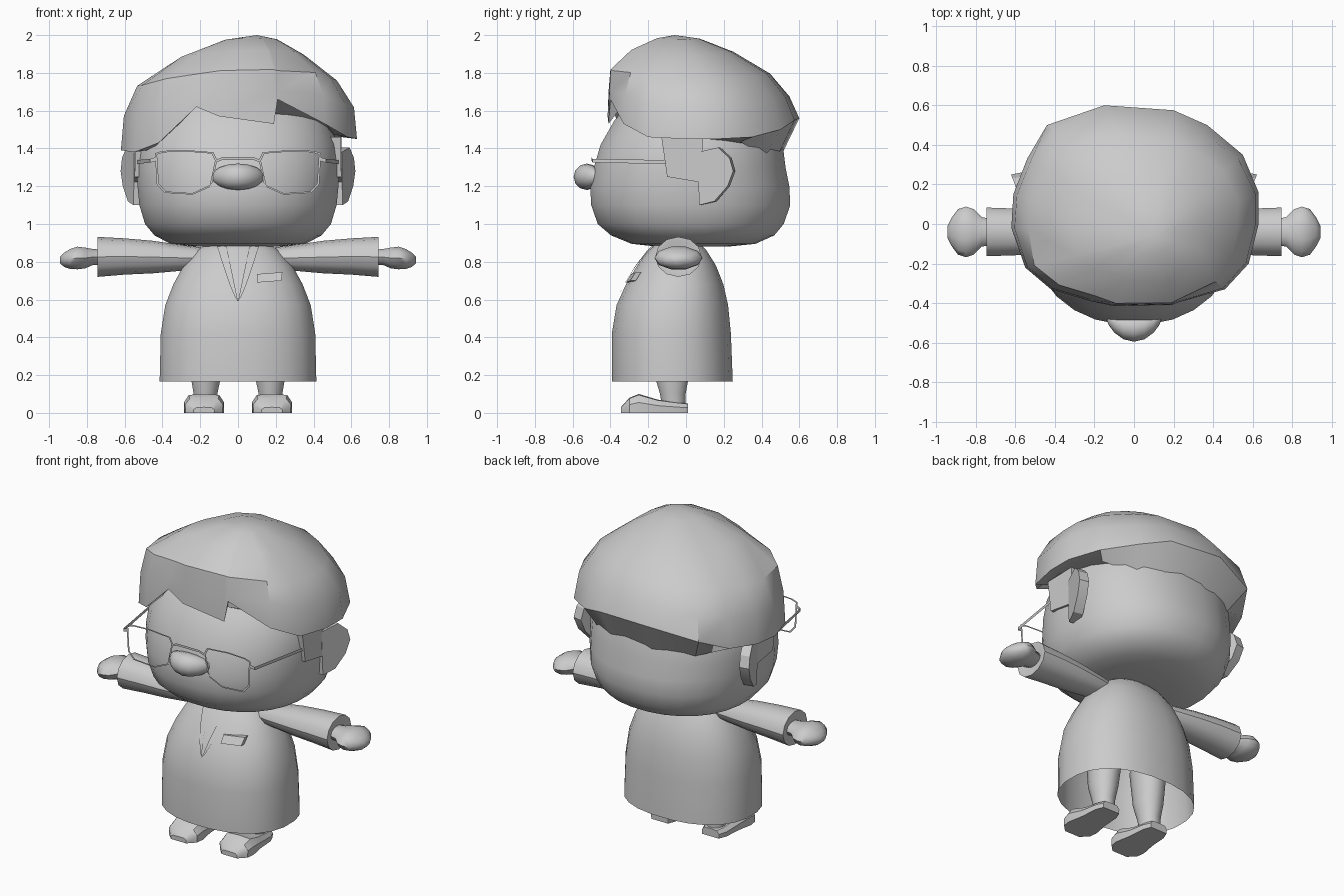
import bpy, bmesh, math

if "Cube" in bpy.data.objects:
    bpy.data.objects.remove(bpy.data.objects["Cube"])

grey = bpy.data.materials.new("plain_grey")
grey.diffuse_color = (0.6, 0.6, 0.6, 1)
grey.use_nodes = True
grey.node_tree.nodes["Principled BSDF"].inputs["Base Color"].default_value = grey.diffuse_color


def make(name, verts, faces, angle=35):
    me = bpy.data.meshes.new(name)
    me.from_pydata([tuple(v) for v in verts], [], faces)
    bm = bmesh.new()
    bm.from_mesh(me)
    bmesh.ops.remove_doubles(bm, verts=bm.verts, dist=0.0005)
    bmesh.ops.recalc_face_normals(bm, faces=bm.faces)
    bm.to_mesh(me)
    bm.free()
    me.materials.append(grey)
    me.shade_smooth()
    me.set_sharp_from_angle(angle=math.radians(angle))
    ob = bpy.data.objects.new(name, me)
    bpy.context.collection.objects.link(ob)
    return ob


def loft(name, rings, cap_start=True, cap_end=True, angle=35):
    n = len(rings[0])
    verts = [p for r in rings for p in r]
    faces = [(i * n + j, i * n + (j + 1) % n, (i + 1) * n + (j + 1) % n, (i + 1) * n + j)
             for i in range(len(rings) - 1) for j in range(n)]
    if cap_start:
        faces.append(tuple(range(n)))
    if cap_end:
        faces.append(tuple(range(len(verts) - n, len(verts))))
    return make(name, verts, faces, angle)


def oval(rx, y0, y1, z, n=24, e=2.0, cx=0):
    """Horizontal superellipse ring from y0 to y1."""
    pts = []
    for k in range(n):
        a = 2 * math.pi * (k + 0.5) / n
        c, s = math.cos(a), math.sin(a)
        pts.append((cx + rx * math.copysign(abs(c) ** (2 / e), c),
                    (y0 + y1) / 2 + (y1 - y0) / 2 * math.copysign(abs(s) ** (2 / e), s), z))
    return pts


# Head: (half width, front y, back y, z)
head = [(.22, -.15, .22, .88), (.36, -.29, .37, .895), (.445, -.40, .47, .94), (.495, -.47, .52, 1.0),
        (.525, -.505, .555, 1.1), (.535, -.51, .55, 1.2), (.54, -.49, .53, 1.3), (.53, -.455, .515, 1.42),
        (.48, -.38, .46, 1.55), (.38, -.28, .36, 1.66)]
loft("head", [oval(*h, n=28, e=2.2) for h in head], angle=45)

# Hair: rim points (x, y, lower edge z, fullness)
rim = [(-.42, -.33, 1.43, .12), (-.22, -.39, 1.62, .12), (-.10, -.415, 1.57, .16), (.19, -.41, 1.53, .17),
       (.21, -.40, 1.66, .17), (.46, -.33, 1.53, .06), (.58, -.20, 1.46, .02), (.63, 0, 1.45, 0),
       (.63, .16, 1.45, 0), (.55, .35, 1.46, -.02), (.37, .50, 1.50, -.04), (.20, .575, 1.55, -.05),
       (-.15, .60, 1.56, -.05), (-.44, .50, 1.50, -.03), (-.54, .33, 1.42, .02), (-.61, .15, 1.40, .05),
       (-.62, -.02, 1.39, .08), (-.55, -.22, 1.38, .13)]
N = len(rim)
HX, HY = .10, -.06
soft = [(rim[i - 1][2] + rim[i][2] + rim[(i + 1) % N][2]) / 3 for i in range(N)]
# Tucked-under edge that drops lower at the back
rings = [[(HX + (x - HX) * .85, HY + (y - HY) * .85,
           z + (.07 if y < -.3 else .015) - .22 * max(0, min(1, (y - .3) / .28))) for x, y, z, f in rim]]
for s, h, w, w_back in [(1, 0, 0, 0), (.97, .3, .1, 1), (.80, .56, 1, .7), (.47, .81, 1.1, 0),
                        (.2, .96, .4, 0), (0, 1, 0, 0)]:
    ring = []
    for i, (x, y, z, f) in enumerate(rim):
        k = s + f * (w if f > 0 else w_back)
        base = z if h == 0 else soft[i]
        ring.append((HX + (x - HX) * k, HY + (y - HY) * k, base + (2 - base) * h))
    rings.append(ring)
loft("hair", rings, cap_end=False, angle=36)

# Nose, swept back at both ends
nose = []
for k in range(9):
    a = math.pi * k / 8
    r = max(math.sin(a), .01)
    nose.append([(-.14 * math.cos(a), -.525 + .05 * math.cos(a) ** 2 + r * .07 * math.cos(b),
                  1.25 + r * .07 * math.sin(b)) for b in [2 * math.pi * j / 12 for j in range(12)]])
loft("nose", nose, angle=60)

# Spectacles, cut from flat strips
lens = [(.44, 1.375), (.40, 1.387), (.28, 1.392), (.13, 1.38), (.11, 1.34), (.14, 1.20), (.24, 1.155),
        (.39, 1.165), (.43, 1.21)]
bridge = [(-.12, 1.325), (-.08, 1.34), (.08, 1.34), (.12, 1.325)]
make("spectacle_bridge", [(x, -.505, z + d) for d in (0, .014) for x, z in bridge],
     [(i, i + 1, i + 5, i + 4) for i in range(3)])

# Robe: (half width, front y, back y, z)
robe = [(.418, -.395, .25, .165), (.412, -.395, .24, .42), (.388, -.37, .225, .57), (.345, -.32, .20, .68),
        (.29, -.26, .16, .78), (.22, -.20, .11, .86), (.14, -.15, .06, .91)]
loft("robe", [oval(*r, n=24, e=2.3) for r in robe], cap_start=False, angle=50)


def robe_front(x, z):
    for a, b in zip(robe, robe[1:]):
        if a[3] <= z <= b[3]:
            t = (z - a[3]) / (b[3] - a[3])
            rx, y0, y1 = [a[i] + (b[i] - a[i]) * t for i in range(3)]
            return (y0 + y1) / 2 - (y1 - y0) / 2 * max(0, 1 - abs(x / rx) ** 2.3) ** (1 / 2.3)
    return -.15


# Everything that comes in pairs
for side, tag in ((-1, "right"), (1, "left")):
    strip = []
    for k in range(13):
        t = k / 12
        z = .59 + .29 * t
        for x in (.06 * t, .06 * t + .05 * t ** .6):
            strip.append((side * x, robe_front(x, z) - .008, z))
    make(tag + "_collar", strip, [(2 * k, 2 * k + 1, 2 * k + 3, 2 * k + 2) for k in range(12)])

    # Lens rim as a flat ring, temple as an upright strip
    ring = [(side * (.275 + (x - .275) * k), -.50, 1.275 + (z - 1.275) * k) for k in (1, .93) for x, z in lens]
    make(tag + "_spectacle_rim", ring, [(i, (i + 1) % 9, (i + 1) % 9 + 9, i + 9) for i in range(9)])
    arm_line = [(.43, -.50, 1.345), (.465, -.495, 1.335), (.535, -.10, 1.328)]
    make(tag + "_spectacle_temple", [(side * x, y, z + d) for d in (-.01, .01) for x, y, z in arm_line],
         [(0, 1, 4, 3), (1, 2, 5, 4)])

    loft(tag + "_leg", [oval(r, y0, y1, z, 12, 2, side * cx) for r, y0, y1, z, cx in
                        [(.06, -.13, 0, .04, .172), (.065, -.14, 0, .1, .172),
                         (.084, -.17, .02, .2, .17), (.10, -.19, .05, .42, .165)]])

    # Shoe cross-sections from heel to toe: (y, half width, height)
    shoe = []
    for y, w, h in [(.01, .06, .05), (-.04, .08, .055), (-.15, .088, .07), (-.25, .107, .10),
                    (-.30, .10, .08), (-.345, .055, .03)]:
        shoe.append([(side * .18 + w * u, y, h * v) for u, v in
                     [(-.98, 0), (-1, .55), (-.75, .95), (0, 1), (.75, .95), (1, .55), (.98, 0)]])
    loft(tag + "_shoe", shoe)

    # Arm sections: (x, half depth, half height, centre y, centre z)
    def arm(sections, n):
        return [[(side * x, cy + ry * math.cos(a), cz + rz * math.sin(a))
                 for a in [2 * math.pi * j / n for j in range(n)]] for x, ry, rz, cy, cz in sections]
    loft(tag + "_sleeve", arm([(.18, .07, .055, -.04, .82), (.27, .088, .065, -.04, .82),
                               (.45, .108, .086, -.04, .825), (.60, .118, .096, -.04, .828),
                               (.745, .123, .106, -.04, .826), (.745, .105, .088, -.04, .826),
                               (.73, .06, .04, -.04, .826)], 12))
    loft(tag + "_hand", arm([(.70, .06, .04, -.04, .825), (.77, .075, .045, -.04, .825),
                             (.81, .115, .058, -.04, .82), (.85, .128, .063, -.04, .82),
                             (.89, .115, .055, -.04, .815), (.92, .075, .04, -.04, .81),
                             (.943, .03, .018, -.04, .81)], 10), angle=45)

    ear = [(.06, 1.38), (.17, 1.405), (.23, 1.35), (.25, 1.28), (.22, 1.20), (.15, 1.12), (.07, 1.10)]
    loft(tag + "_ear", [[(side * (.553 + (y - .07) * .38 + d), y + e, z) for y, z in ear]
                        for d, e in ((0, 0), (-.06, .012))], angle=25)

    burn = [(-.13, 1.46), (.09, 1.46), (.08, 1.22), (-.10, 1.25)]
    loft(tag + "_sideburn", [[(side * (d - .10 * abs(y)), y, z) for y, z in burn] for d in (.50, .557)])

# Name badge laid on the chest
corners = [(.10, .69), (.23, .70), (.235, .745), (.10, .735)]
loft("badge", [[(x, robe_front(.16, z) + .12 * (x - .16) - d, z) for x, z in corners] for d in (-.012, .018)],
     angle=20)
